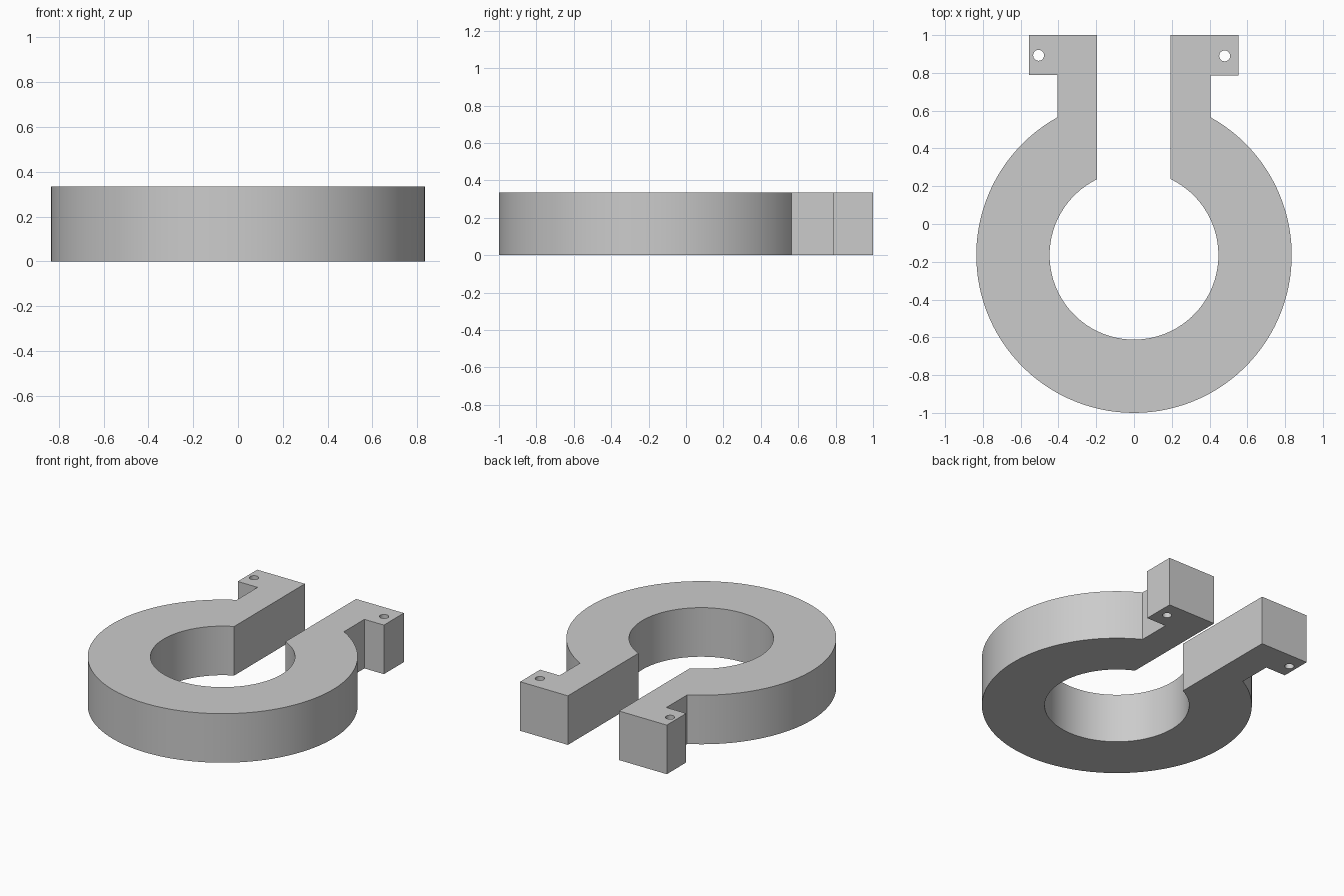
import bpy, bmesh
from math import sin, cos, asin, acos, pi, radians

cube = bpy.data.objects.get("Cube")
if cube:
    bpy.data.objects.remove(cube)

HEIGHT = 0.335
CENTRE_Y = -0.165
OUTER, INNER = 0.835, 0.447


def arc(radius, start, end, steps, cx=0, cy=CENTRE_Y):
    """Points along a circular arc, both ends included."""
    angles = [start + (end - start) * i / steps for i in range(steps + 1)]
    return [(cx + radius * cos(a), cy + radius * sin(a)) for a in angles]


def add_loop(bm, points):
    verts = [bm.verts.new((x, y, 0)) for x, y in points]
    return [bm.edges.new((v, verts[i - 1])) for i, v in enumerate(verts)]


# Open ring with two arms, each ending in an outward lug
right_neck, left_neck = acos(0.405 / OUTER), acos(-0.405 / OUTER)
right_gap, left_gap = acos(0.192 / INNER), acos(-0.195 / INNER)
outline = arc(OUTER, left_neck, right_neck + 2 * pi, 96)
outline += [(0.405, 0.785), (0.552, 0.785), (0.552, 1), (0.192, 1)]
outline += arc(INNER, right_gap + 2 * pi, left_gap, 72)
outline += [(-0.195, 1), (-0.555, 1), (-0.555, 0.79), (-0.405, 0.79)]

bm = bmesh.new()
edges = add_loop(bm, outline)
# Bolt holes through the lugs
for x, y in [(-0.505, 0.893), (0.48, 0.89)]:
    edges += add_loop(bm, arc(0.029, 0, 2 * pi, 24, x, y)[:-1])

# Fill the profile and raise it to full height
bmesh.ops.triangle_fill(bm, edges=edges, use_beauty=True, normal=(0, 0, 1))
raised = bmesh.ops.extrude_face_region(bm, geom=bm.faces[:], use_keep_orig=True)
bmesh.ops.translate(bm, vec=(0, 0, HEIGHT),
                    verts=[g for g in raised["geom"] if isinstance(g, bmesh.types.BMVert)])
bmesh.ops.recalc_face_normals(bm, faces=bm.faces[:])

mesh = bpy.data.meshes.new("clamp_ring")
bm.to_mesh(mesh)
bm.free()
ring = bpy.data.objects.new("clamp_ring", mesh)
bpy.context.collection.objects.link(ring)

# Plain grey
grey = bpy.data.materials.new("plain_grey")
grey.use_nodes = True
colour = (0.6, 0.6, 0.6, 1)
grey.diffuse_color = colour
grey.node_tree.nodes["Principled BSDF"].inputs["Base Color"].default_value = colour
mesh.materials.append(grey)

bpy.ops.object.select_all(action="DESELECT")
ring.select_set(True)
bpy.context.view_layer.objects.active = ring
bpy.ops.object.shade_smooth_by_angle(angle=radians(30))
